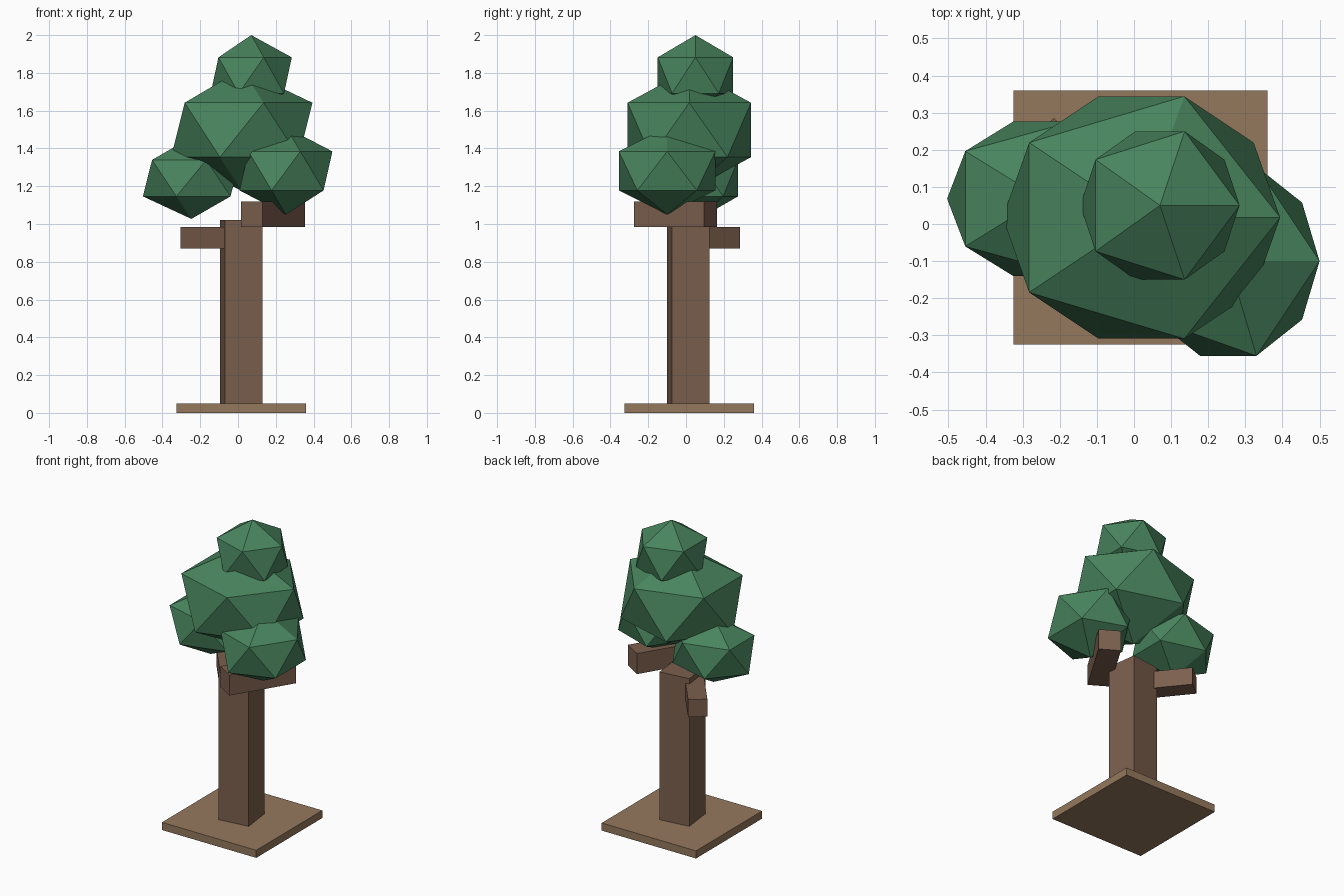
import bpy
from math import radians

if "Cube" in bpy.data.objects:
    bpy.data.objects.remove(bpy.data.objects["Cube"])


def material(name, rgb):
    m = bpy.data.materials.new(name)
    m.diffuse_color = (*rgb, 1)
    m.use_nodes = True
    m.node_tree.nodes["Principled BSDF"].inputs["Base Color"].default_value = m.diffuse_color
    return m


SOIL = material("soil", (0.30, 0.19, 0.11))
BARK = material("bark", (0.20, 0.115, 0.075))
LEAF = material("leaf", (0.065, 0.23, 0.11))


def box(name, center, size, angle, mat):
    bpy.ops.mesh.primitive_cube_add(size=1, location=center,
                                    rotation=(0, 0, radians(angle)))
    ob = bpy.context.object
    ob.name = name
    ob.scale = size
    ob.data.materials.append(mat)


def leaf_clump(name, center, radii):
    bpy.ops.mesh.primitive_ico_sphere_add(subdivisions=1, radius=1, location=center)
    ob = bpy.context.object
    ob.name = name
    ob.scale = radii
    ob.data.materials.append(LEAF)


# Ground slab and slightly turned trunk
box("base", (0.0175, 0.0175, 0.025), (0.685, 0.685, 0.05), 0, SOIL)
box("trunk", (0.0175, 0.0125, 0.535), (0.2016, 0.2016, 0.97), 7.1, BARK)

# Two horizontal branches
box("right_branch", (0.185, -0.055, 1.0525), (0.433, 0.135, 0.135), 58.7, BARK)
box("left_branch", (-0.144, 0.105, 0.9275), (0.37, 0.115, 0.115), 128.7, BARK)

# Squashed icosahedron foliage
leaf_clump("main_foliage", (0.02, 0.0175, 1.498), (0.418, 0.384, 0.322))
leaf_clump("top_foliage", (0.07, 0.05, 1.787), (0.24, 0.235, 0.213))
leaf_clump("left_foliage", (-0.247, 0.068, 1.243), (0.287, 0.244, 0.216))
leaf_clump("right_foliage", (0.254, -0.10, 1.281), (0.275, 0.30, 0.231))
